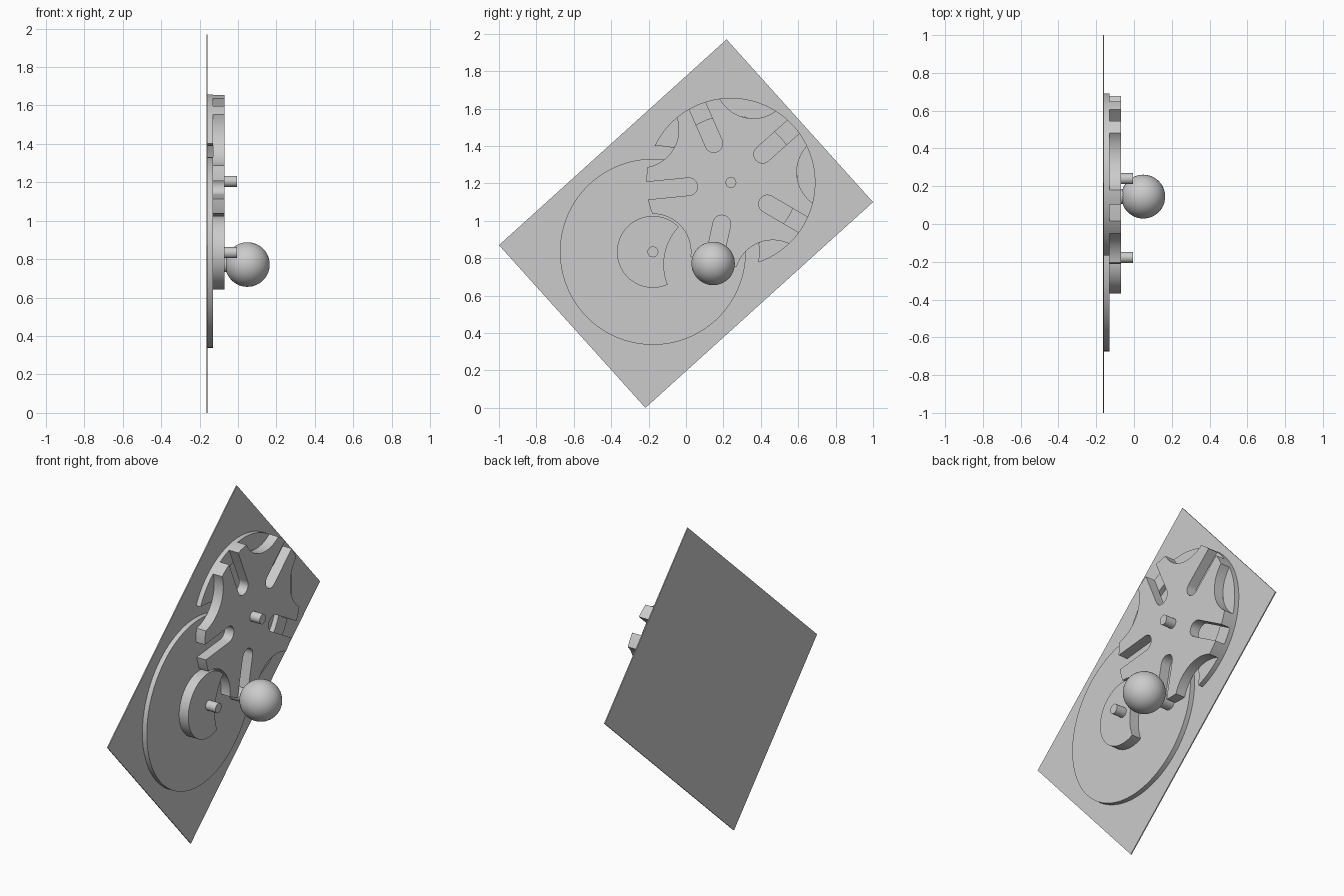
import bpy, bmesh, math
from math import cos, sin, acos, asin, radians, pi

if "Cube" in bpy.data.objects:
    bpy.data.objects.remove(bpy.data.objects["Cube"])

grey = bpy.data.materials.new("plain_grey")
grey.diffuse_color = (0.6, 0.6, 0.6, 1)
grey.use_nodes = True
grey.node_tree.nodes["Principled BSDF"].inputs["Base Color"].default_value = grey.diffuse_color

# Key positions in the (y, z) plane and depth layers along x
DISC = (-0.177, 0.834)
WHEEL = (0.24, 1.205)
PIN = (0.145, 0.772)
DIST = math.dist(DISC, WHEEL)
TO_DISC = math.atan2(DISC[1] - WHEEL[1], DISC[0] - WHEEL[0])
X_BACK, X_PLATE, X_MID, X_FRONT, X_SHAFT = -0.165, -0.159, -0.13, -0.07, -0.005


def arc(c, r, a0, a1, n):
    """Points on an arc around c, both ends included."""
    return [(c[0] + r * cos(a0 + (a1 - a0) * i / n),
             c[1] + r * sin(a0 + (a1 - a0) * i / n)) for i in range(n + 1)]


def polar(c, r, a):
    return (c[0] + r * cos(a), c[1] + r * sin(a))


def finish(ob):
    ob.data.materials.append(grey)
    bpy.ops.object.select_all(action='DESELECT')
    ob.select_set(True)
    bpy.context.view_layer.objects.active = ob
    bpy.ops.object.shade_smooth_by_angle(angle=radians(30))


def slab(name, pts, x0, x1):
    """Extrude a (y, z) outline from x0 to x1."""
    bm = bmesh.new()
    face = bm.faces.new([bm.verts.new((x0, y, z)) for y, z in pts])
    ext = bmesh.ops.extrude_face_region(bm, geom=[face])
    moved = [v for v in ext["geom"] if isinstance(v, bmesh.types.BMVert)]
    bmesh.ops.translate(bm, verts=moved, vec=(x1 - x0, 0, 0))
    bmesh.ops.recalc_face_normals(bm, faces=bm.faces)
    me = bpy.data.meshes.new(name)
    bm.to_mesh(me)
    bm.free()
    ob = bpy.data.objects.new(name, me)
    bpy.context.collection.objects.link(ob)
    finish(ob)


def rod(name, c, r, x0, x1, n=32):
    slab(name, arc(c, r, 0, 2 * pi, n)[:-1], x0, x1)


# Tilted back plate
slab("back_plate", [(0.217, 1.97), (1.0, 1.10), (-0.217, 0.0), (-1.0, 0.87)], X_BACK, X_PLATE)

# Drive disc
rod("drive_disc", DISC, 0.497, X_PLATE, X_MID, 96)

# Locking hub: a disc with a bite on the pin side
pin_dir = math.atan2(PIN[1] - DISC[1], PIN[0] - DISC[0])
HUB_R, BITE_R, BITE_D = 0.192, 0.295, 0.36
h = acos((HUB_R**2 + BITE_D**2 - BITE_R**2) / (2 * HUB_R * BITE_D))
b = acos((BITE_R**2 + BITE_D**2 - HUB_R**2) / (2 * BITE_R * BITE_D))
hub = arc(DISC, HUB_R, pin_dir + h, pin_dir + 2 * pi - h, 48)
hub += arc(polar(DISC, BITE_D, pin_dir), BITE_R, pin_dir + pi + b, pin_dir + pi - b, 20)[1:-1]
slab("locking_hub", hub, X_MID, X_FRONT)

# Slotted wheel: five slots alternating with five concave locking arcs
R, CUT_R, SLOT_W, SLOT_D = 0.452, 0.203, 0.047, 0.227
a = acos((R**2 + DIST**2 - CUT_R**2) / (2 * R * DIST))
b = acos((CUT_R**2 + DIST**2 - R**2) / (2 * CUT_R * DIST))
e = asin(SLOT_W / R)
step = radians(36)
wheel = []
for k in range(5):
    s = TO_DISC - step + 2 * step * k
    m = s + step
    wheel += arc(WHEEL, R, s - step + a, s - e, 6)
    wheel += arc(polar(WHEEL, SLOT_D, s), SLOT_W, s - pi / 2, s - 3 * pi / 2, 14)
    wheel += arc(WHEEL, R, s + e, m - a, 6)
    wheel += arc(polar(WHEEL, DIST, m), CUT_R, m + pi + b, m + pi - b, 24)[1:-1]
slab("slotted_wheel", wheel, X_MID, X_FRONT)

# Partial rim behind the wheel, ends cut to clear the drive disc
RIM_IN, CLEAR = 0.357, 0.567


def clear_angle(r):
    return acos((r * r + DIST**2 - CLEAR**2) / (2 * r * DIST))


radii = [R + (RIM_IN - R) * i / 6 for i in range(7)]
o, i = clear_angle(R), clear_angle(RIM_IN)
rim = arc(WHEEL, R, TO_DISC + o, TO_DISC + 2 * pi - o, 64)
rim += [polar(WHEEL, r, TO_DISC - clear_angle(r)) for r in radii[1:-1]]
rim += arc(WHEEL, RIM_IN, TO_DISC + 2 * pi - i, TO_DISC + i, 64)
rim += [polar(WHEEL, r, TO_DISC + clear_angle(r)) for r in radii[-2:0:-1]]
slab("wheel_rim", rim, X_PLATE, X_MID)

# Shafts and drive pin
rod("disc_shaft", DISC, 0.029, X_PLATE, X_SHAFT)
rod("wheel_shaft", WHEEL, 0.029, X_PLATE, X_SHAFT)
rod("drive_pin", PIN, 0.04, X_MID, 0.0)

# Ball knob on the pin
bpy.ops.mesh.primitive_uv_sphere_add(segments=48, ring_count=24, radius=0.116,
                                     location=(0.049, PIN[0], PIN[1]))
knob = bpy.context.object
knob.name = "ball_knob"
finish(knob)
